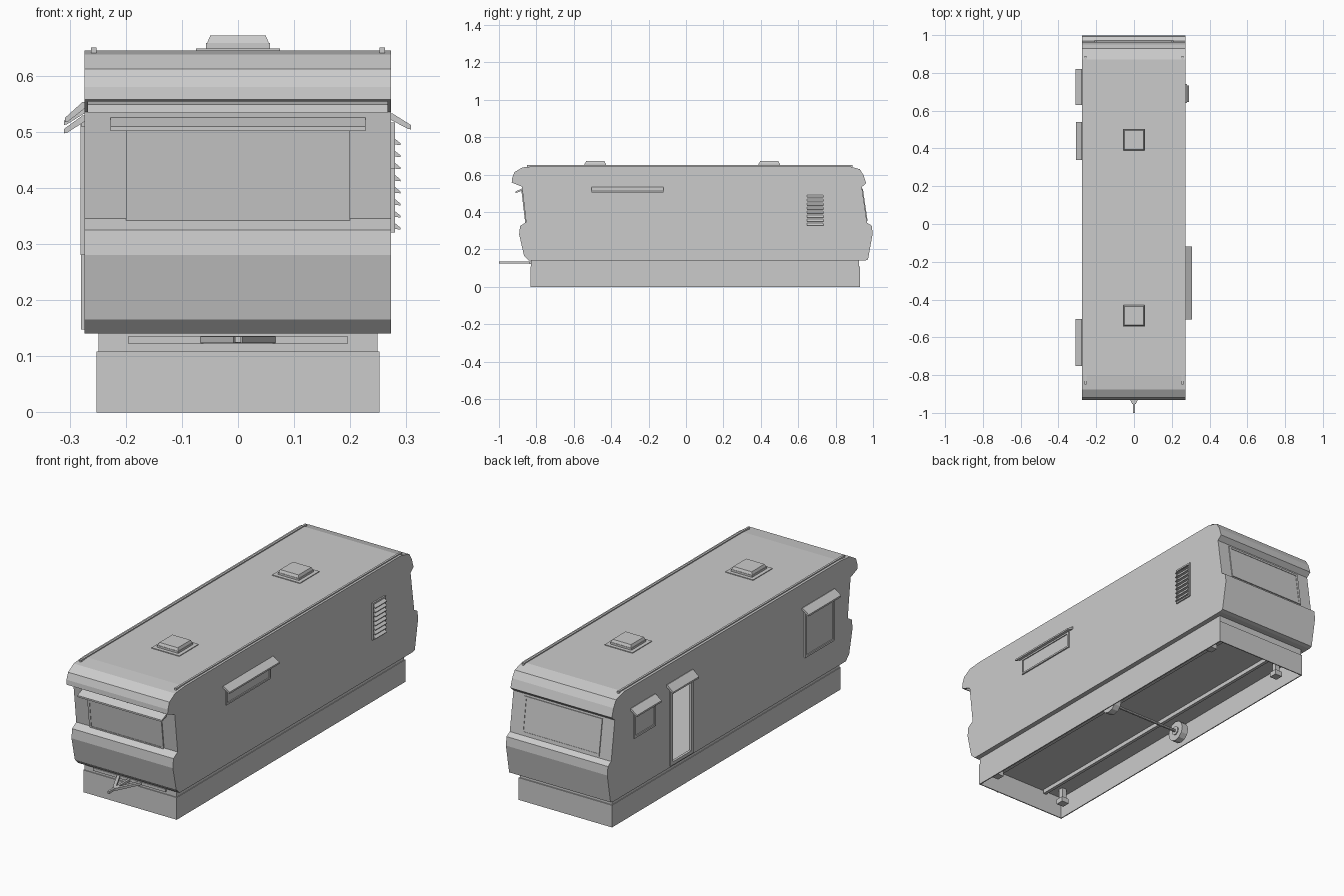
import bpy, bmesh, math
from mathutils import Matrix, Vector

if "Cube" in bpy.data.objects:
    bpy.data.objects.remove(bpy.data.objects["Cube"])


def finish(name, bm, mat=None):
    if mat:
        bm.transform(mat)
    bmesh.ops.recalc_face_normals(bm, faces=bm.faces)
    me = bpy.data.meshes.new(name)
    bm.to_mesh(me)
    bm.free()
    ob = bpy.data.objects.new(name, me)
    bpy.context.collection.objects.link(ob)
    return ob


def add_box(bm, x0, x1, y0, y1, z0, z1):
    m = Matrix.Translation(((x0+x1)/2, (y0+y1)/2, (z0+z1)/2)) @ Matrix.Diagonal((x1-x0, y1-y0, z1-z0, 1))
    bmesh.ops.create_cube(bm, size=1, matrix=m)


def box(name, *b, mat=None):
    bm = bmesh.new()
    add_box(bm, *b)
    return finish(name, bm, mat)


def prism(name, pts, x0, x1, mat=None):
    """Extrude a (second axis, third axis) outline along the first axis."""
    bm = bmesh.new()
    f = bm.faces.new([bm.verts.new((x0, a, b)) for a, b in pts])
    g = bmesh.ops.extrude_face_region(bm, geom=[f])['geom']
    bmesh.ops.translate(bm, vec=(x1-x0, 0, 0), verts=[v for v in g if isinstance(v, bmesh.types.BMVert)])
    return finish(name, bm, mat)


def cut(ob, cutter):
    mod = ob.modifiers.new("cut", 'BOOLEAN')
    mod.operation, mod.solver, mod.object = 'DIFFERENCE', 'EXACT', cutter
    cutter.hide_render = True
    cutter.hide_set(True)


def wall(origin, right, up=(0, 0, 1)):
    """Wall frame: local x runs along the wall, y up, z outward."""
    r, u = Vector(right).normalized(), Vector(up).normalized()
    m = Matrix((r, u, r.cross(u))).transposed().to_4x4()
    m.translation = Vector(origin)
    return m


def window(name, mat, w, h, rim=0.01, depth=0.007, panel=True):
    bm = bmesh.new()
    add_box(bm, -w/2, w/2, h/2-rim, h/2, -.005, depth)
    add_box(bm, -w/2, w/2, -h/2, -h/2+rim, -.005, depth)
    for s in (-1, 1):
        a, b = sorted((s*w/2, s*(w/2-rim)))
        add_box(bm, a, b, -h/2+rim, h/2-rim, -.005, depth)
    finish(name + "_frame", bm, mat)
    if panel:
        box(name + "_panel", -w/2+rim, w/2-rim, -h/2+rim, h/2-rim, -.005, .002, mat=mat)


def awning(name, mat, w, drop=.03, out=.036):
    pts = [(drop, -.004), (drop, .003), (.006, out), (-.002, out), (-.001, out-.005), (drop-.009, -.004)]
    prism(name, pts, -w/2, w/2, mat)


# main shell: side outline with overhanging ends and a belly, hollow inside, open doorway
outline = [(-.84, .14), (-.866, .165), (-.892, .28), (-.887, .325), (-.855, .345),
           (-.877, .535), (-.932, .557), (-.93, .58), (-.918, .612), (-.875, .638), (-.8, .645),
           (.87, .645), (.93, .628), (.95, .595), (.963, .553), (.94, .533),
           (.968, .342), (.993, .327), (.998, .285), (.973, .145), (.955, .14)]
shell = prism("body_shell", outline, -.274, .273)
inner = [(.03+(y-.03)*.991, .39+(z-.39)*.972) for y, z in outline]
cut(shell, prism("interior_cutter", inner, -.267, .266))
cut(shell, box("doorway_cutter", -.32, -.2, .358, .502, .163, .507))

# roof edge rails
for s in (-1, 1):
    a, b = sorted((s*.252, s*.262))
    box("roof_rail", a, b, -.85, .89, .638, .65)

# roof vents with tapered caps
for y in (.445, -.485):
    box("vent_flange", -.075, .075, y-.075, y+.075, .64, .6485)
    bm = bmesh.new()
    add_box(bm, -.057, .057, y-.057, y+.057, .645, .658)
    add_box(bm, -.055, .055, y-.055, y+.055, .658, .671)
    for v in bm.verts:
        if v.co.z > .67:
            v.co.x *= .9
            v.co.y = y + (v.co.y-y)*.9
    finish("vent_cap", bm)

# end windows on the sloping end walls
window("front_window", wall((0, -.8655, .425), (1, 0, 0), (0, -.022, .19)), .40, .175, .011, .004)
window("back_window", wall((0, .9545, .437), (-1, 0, 0), (0, -.028, .191)), .42, .175, .011, .004)
awning("front_awning", wall((0, -.874, .503), (1, 0, 0)), .455, .022, .038)

# right side: wide window, awning and louvred panel
R = lambda y, z: wall((.273, y, z), (0, 1, 0))
window("right_window", R(-.317, .475), .34, .082, .008)
awning("right_awning", R(-.312, .506), .385, .026, .035)
window("louvre", R(.69, .41), .10, .18, .008)
for i in range(8):
    z = .083 - i*.0215
    prism("louvre_slat", [(z, 0), (z-.014, .017), (z-.017, .017), (z-.015, 0)], -.044, .044, R(.69, .41))

# left side: two windows and an open door, each with an awning
L = lambda y, z: wall((-.274, y, z), (0, -1, 0))
window("rear_left_window", L(.715, .455), .165, .13)
awning("rear_left_awning", L(.725, .514), .19)
window("front_left_window", L(-.632, .395), .225, .23)
awning("front_left_awning", L(-.628, .499), .25)
window("door", L(.43, .335), .175, .375, .016, .006, panel=False)
awning("door_awning", L(.44, .519), .20, .034, .034)

# floor slab and open-bottomed skirt
box("floor_slab", -.249, .249, -.828, .925, .108, .142)
bm = bmesh.new()
for s in (-1, 1):
    a, b = sorted((s*.252, s*.247))
    add_box(bm, a, b, -.832, .93, 0, .108)
add_box(bm, -.247, .247, -.832, -.827, 0, .108)
add_box(bm, -.247, .247, .925, .93, 0, .108)
finish("skirt", bm)

# chassis rails, front crossbar, corner jacks
for s in (-1, 1):
    box("chassis_rail", s*.14-.008, s*.14+.008, -.82, .92, .088, .11)
    for y in (-.76, .80):
        box("jack_leg", s*.2-.012, s*.2+.012, y-.012, y+.012, .05, .11)
        box("jack_pad", s*.2-.02, s*.2+.02, y-.02, y+.02, .03, .055)
box("front_crossbar", -.195, .195, -.838, -.82, .122, .136)


# axle and wheels
def cyl(name, r, length, x, y, z, n):
    bm = bmesh.new()
    m = Matrix.Translation((x, y, z)) @ Matrix.Rotation(math.pi/2, 4, 'Y')
    bmesh.ops.create_cone(bm, cap_ends=True, segments=n, radius1=r, radius2=r, depth=length, matrix=m)
    finish(name, bm)


cyl("axle", .007, .40, 0, .08, .05, 8)
for s in (-1, 1):
    cyl("wheel", .05, .035, s*.205, .08, .05, 12)
    cyl("wheel_hub", .022, .044, s*.205, .08, .05, 10)

# hitch: A-frame arms meeting at a coupler
for s in (-1, 1):
    bm = bmesh.new()
    pts = [(s*.076, -.82), (s*.06, -.82), (0, -.94), (s*.008, -.955)]
    f = bm.faces.new([bm.verts.new((x, y, .123)) for x, y in pts])
    g = bmesh.ops.extrude_face_region(bm, geom=[f])['geom']
    bmesh.ops.translate(bm, vec=(0, 0, .012), verts=[v for v in g if isinstance(v, bmesh.types.BMVert)])
    finish("hitch_arm", bm)
box("hitch_coupler", -.005, .005, -1.0, -.83, .124, .135)
